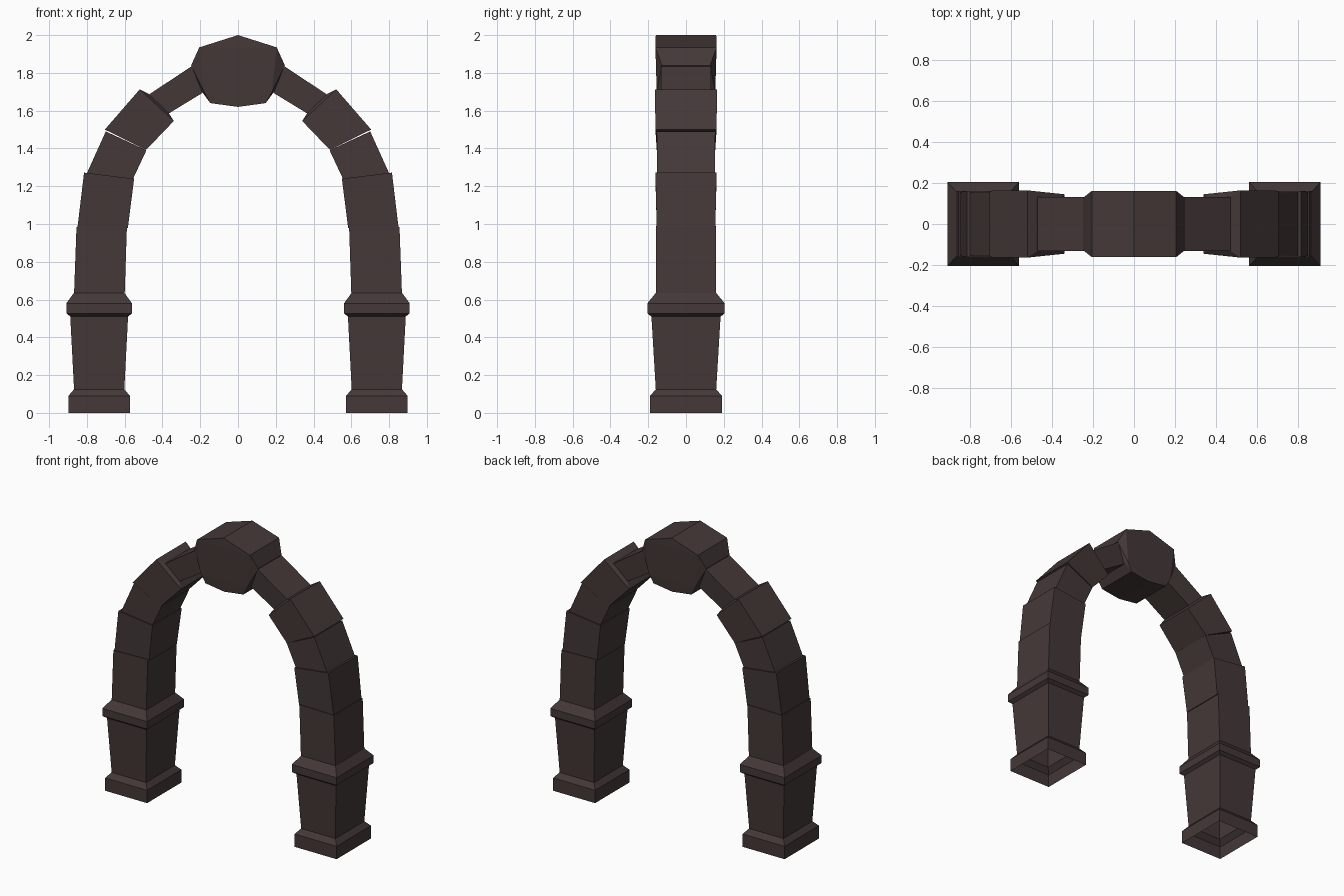
import bpy, bmesh

if "Cube" in bpy.data.objects:
    bpy.data.objects.remove(bpy.data.objects["Cube"])

# One dark brown stone colour
stone = bpy.data.materials.new("dark_brown_stone")
stone.diffuse_color = (0.058, 0.040, 0.039, 1)
stone.use_nodes = True
stone.node_tree.nodes["Principled BSDF"].inputs["Base Color"].default_value = stone.diffuse_color


def finish(name, bm, mirror=True):
    bmesh.ops.recalc_face_normals(bm, faces=bm.faces)
    me = bpy.data.meshes.new(name)
    bm.to_mesh(me)
    bm.free()
    me.materials.append(stone)
    ob = bpy.data.objects.new(name, me)
    bpy.context.collection.objects.link(ob)
    if mirror:
        mod = ob.modifiers.new("mirror", 'MIRROR')
        mod.use_axis = (True, False, False)
        mod.use_mirror_merge = False
    return ob


def loft(name, sections, start_cap=True, end_cap=True):
    """Four-sided loft; section = inner x, z, half depth, outer x, z, half depth."""
    bm = bmesh.new()
    rings = []
    for xi, zi, di, xo, zo, do in sections:
        rings.append([bm.verts.new(p) for p in
                      ((xi, -di, zi), (xo, -do, zo), (xo, do, zo), (xi, di, zi))])
    for a, b in zip(rings, rings[1:]):
        for i in range(4):
            j = (i + 1) % 4
            bm.faces.new((a[i], a[j], b[j], b[i]))
    if start_cap:
        bm.faces.new(rings[0][::-1])
    if end_cap:
        bm.faces.new(rings[-1])
    finish(name, bm)


# Pedestals: hollow, open underneath (half width, half depth, height)
CX = 0.735
pedestal = [(.163, .19, 0), (.163, .19, .09), (.133, .16, .125), (.153, .183, .51),
            (.174, .205, .527), (.174, .205, .58), (.134, .16, .635)]
loft("pedestal", [(CX - w, z, d, CX + w, z, d) for w, d, z in pedestal], start_cap=False)

# Arch stones from the pedestal upwards
loft("pillar_block", [(.60, .63, .16, .868, .63, .16),
                      (.588, .99, .16, .855, .985, .16)])
loft("spring_block", [(.583, .98, .155, .85, .98, .155),
                      (.55, 1.24, .162, .815, 1.272, .162)])
loft("lower_arch_stone", [(.56, 1.23, .153, .803, 1.262, .153),
                          (.485, 1.39, .153, .70, 1.49, .155)])
loft("upper_arch_stone", [(.487, 1.392, .155, .705, 1.50, .162),
                          (.34, 1.545, .145, .52, 1.713, .164),
                          (.365, 1.585, .125, .475, 1.69, .135)])
loft("arch_link", [(.375, 1.58, .125, .48, 1.68, .132),
                   (.17, 1.705, .122, .23, 1.845, .132)])

# Keystone: convex faceted block with a ridge at the crown
front = [(0, 2.0, .16), (.205, 1.935, .162), (.248, 1.84, .128), (.19, 1.70, .13),
         (.18, 1.70, .155), (.147, 1.64, .15), (0, 1.62, .15)]
bm = bmesh.new()
for x, z, d in front:
    for sx in ((1, -1) if x else (1,)):
        for sy in (1, -1):
            bm.verts.new((sx * x, sy * d, z))
bmesh.ops.convex_hull(bm, input=bm.verts)
bmesh.ops.dissolve_limit(bm, angle_limit=0.02, verts=bm.verts, edges=bm.edges)
finish("keystone", bm, mirror=False)
